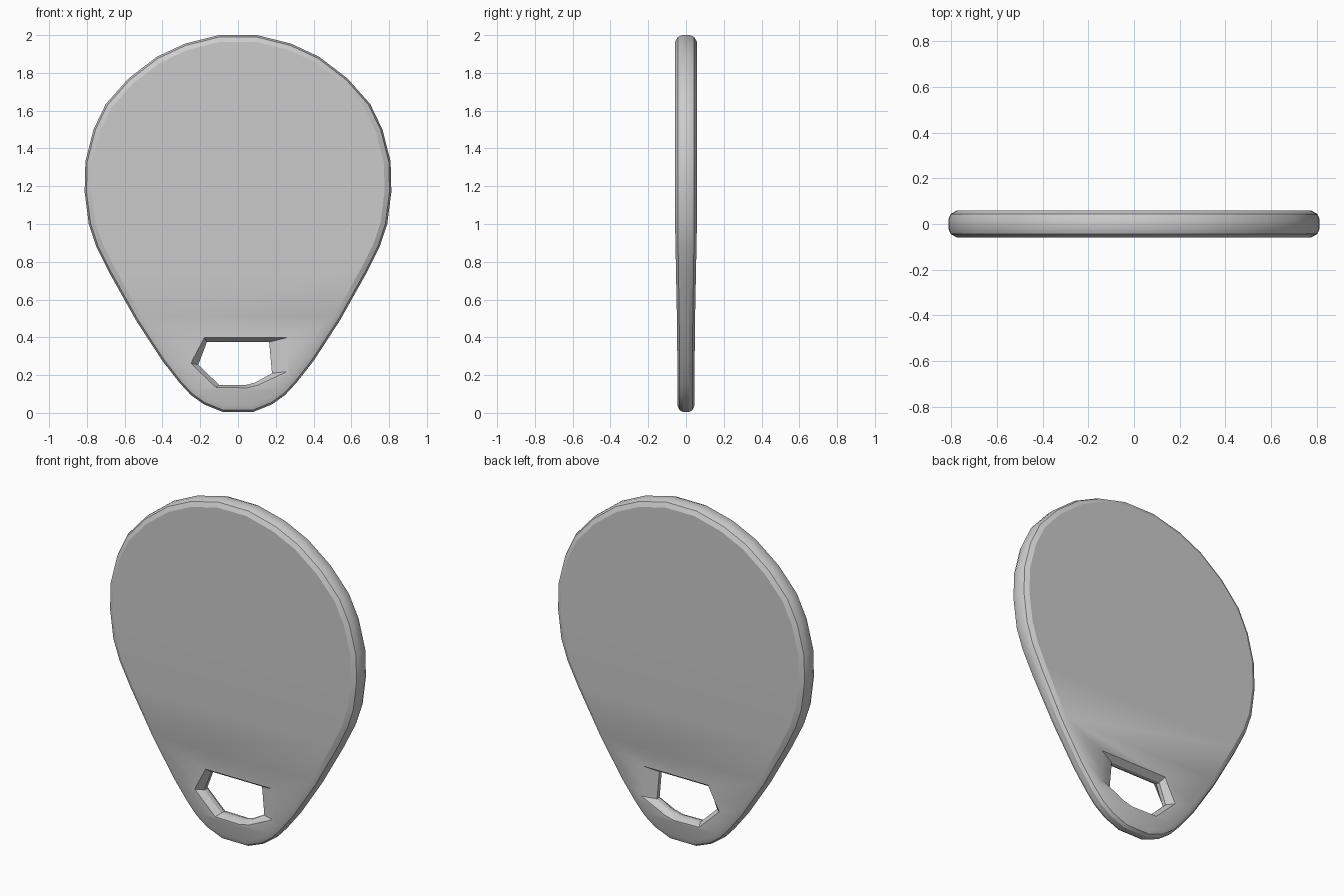
import bpy, math
from mathutils import Vector

if "Cube" in bpy.data.objects:
    bpy.data.objects.remove(bpy.data.objects["Cube"])


def mesh_object(name, verts, faces):
    mesh = bpy.data.meshes.new(name)
    mesh.from_pydata(verts, [], faces)
    mesh.update()
    obj = bpy.data.objects.new(name, mesh)
    bpy.context.collection.objects.link(obj)
    return obj


def loft(name, rings, caps):
    """Skin equal-sized rings stacked from front to back, then close both ends."""
    n = len(rings[0])
    verts = [p for r in rings for p in r]
    faces = [(k * n + i, k * n + (i + 1) % n, (k + 1) * n + (i + 1) % n, (k + 1) * n + i)
             for k in range(len(rings) - 1) for i in range(n)]
    last = (len(rings) - 1) * n
    faces += [tuple(reversed(c)) for c in caps] + [tuple(i + last for i in c) for c in caps]
    obj = mesh_object(name, verts, faces)
    import bmesh
    bm = bmesh.new()
    bm.from_mesh(obj.data)
    bmesh.ops.recalc_face_normals(bm, faces=bm.faces)
    bm.to_mesh(obj.data)
    bm.free()
    return obj


# Tag body: right half of the outline from bottom to top, then mirrored
half = [(0.08, 0.005), (0.18, 0.045), (0.25, 0.095), (0.31, 0.16), (0.40, 0.275),
        (0.54, 0.49), (0.68, 0.74), (0.75, 0.88), (0.79, 1.0), (0.812, 1.17),
        (0.808, 1.33), (0.765, 1.5), (0.70, 1.635), (0.58, 1.77), (0.43, 1.885),
        (0.28, 1.955), (0.10, 2.0)]
outline = [Vector(p) for p in half] + [Vector((-x, z)) for x, z in reversed(half)]
count = len(outline)


def inset_point(i, d):
    a, b, c = outline[i - 1], outline[i], outline[(i + 1) % count]
    t = ((b - a).normalized() + (c - b).normalized()).normalized()
    return b + Vector((-t.y, t.x)) * d


def half_thickness(z):
    return 0.046 + 0.012 * min(1, max(0, (z - 0.4) / 0.6))


# Rounded rim section: (inset, fraction of half thickness)
section = [(0.036, -1), (0.010, -0.75), (0, -0.35), (0, 0.35), (0.010, 0.75), (0.036, 1)]
rings = []
for d, f in section:
    ring = []
    for i in range(count):
        p = inset_point(i, d)
        ring.append((p.x, f * half_thickness(p.y), p.y))
    rings.append(ring)
strips = [(i, i + 1, count - 2 - i, count - 1 - i) for i in range(len(half) - 1)]
body = loft("tag_body", rings, strips)

# Key ring hole, flared towards both faces
inner = [(-0.165, 0.375), (0.165, 0.375), (0.18, 0.21), (0.09, 0.16),
         (0.04, 0.148), (-0.10, 0.148), (-0.21, 0.255)]
outer = [(-0.18, 0.402), (0.275, 0.402), (0.27, 0.22), (0.11, 0.145),
         (0.05, 0.13), (-0.12, 0.133), (-0.255, 0.262)]
cut_rings = [[(x, y, z) for x, z in pts]
             for pts, y in ((outer, -0.052), (inner, -0.012), (inner, 0.012), (outer, 0.052))]
cutter = loft("hole_cutter", cut_rings, [tuple(range(len(inner)))])
cutter.hide_render = True

mod = body.modifiers.new("hole", 'BOOLEAN')
mod.operation = 'DIFFERENCE'
mod.solver = 'EXACT'
mod.object = cutter
bpy.context.view_layer.objects.active = body
body.select_set(True)
bpy.ops.object.modifier_apply(modifier=mod.name)
bpy.data.objects.remove(cutter)
bpy.ops.object.shade_smooth_by_angle(angle=math.radians(25))
